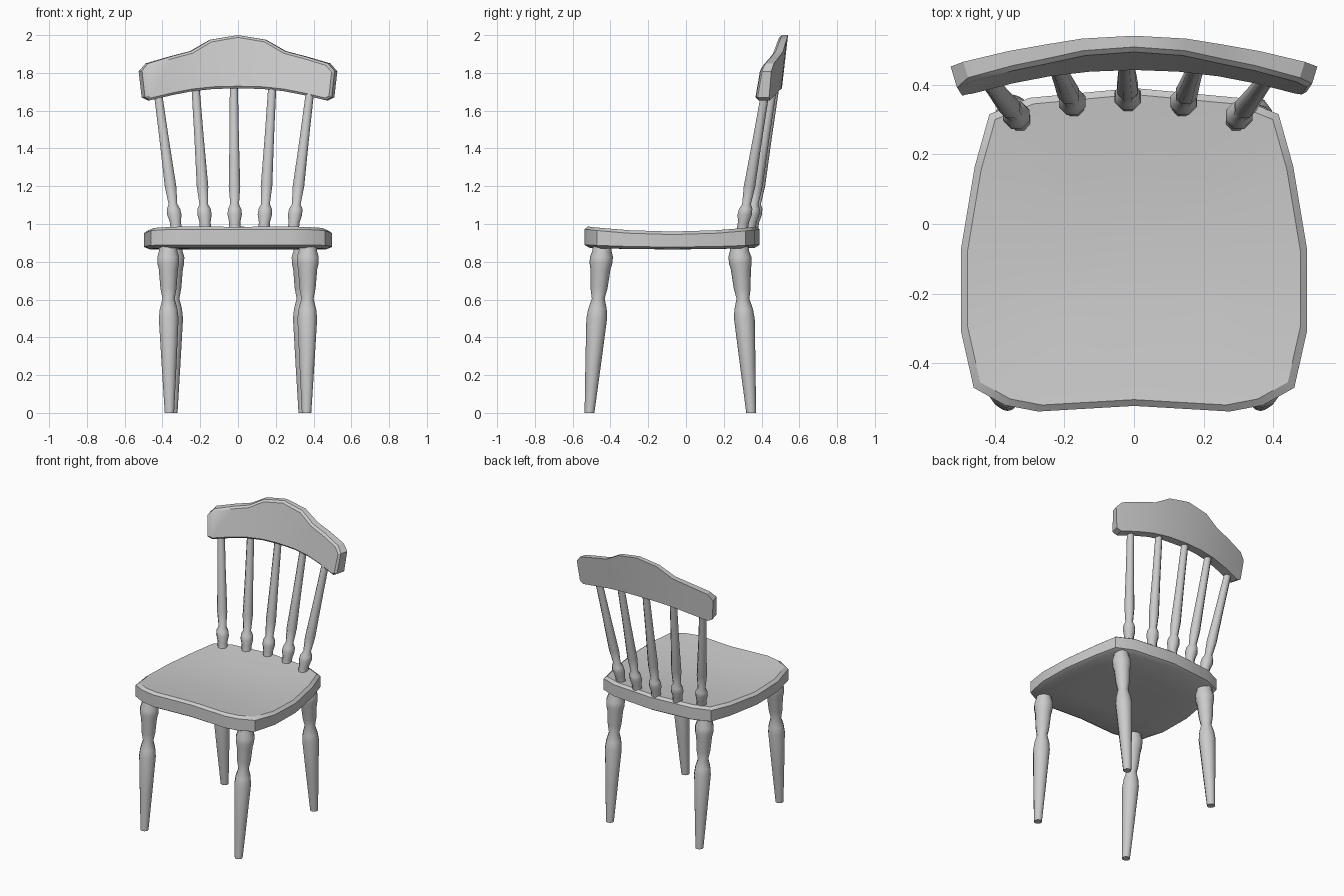
import bpy, bmesh, math
from mathutils import Vector

if "Cube" in bpy.data.objects:
    bpy.data.objects.remove(bpy.data.objects["Cube"])


def finish(bm, name, angle=35):
    bmesh.ops.recalc_face_normals(bm, faces=bm.faces)
    me = bpy.data.meshes.new(name)
    bm.to_mesh(me)
    bm.free()
    ob = bpy.data.objects.new(name, me)
    bpy.context.collection.objects.link(ob)
    bpy.ops.object.select_all(action='DESELECT')
    ob.select_set(True)
    bpy.context.view_layer.objects.active = ob
    bpy.ops.object.shade_smooth_by_angle(angle=math.radians(angle))
    return ob


def bridge(bm, a, b):
    n = len(a)
    for i in range(n):
        j = (i + 1) % n
        bm.faces.new((a[i], a[j], b[j], b[i]))


def turned(name, low, high, profile, sides):
    """Turned rod from low to high; horizontal rings, profile = (z, radius)."""
    low, high = Vector(low), Vector(high)
    bm = bmesh.new()
    rings = []
    for z, r in profile:
        c = low + (high - low) * ((z - low.z) / (high.z - low.z))
        ring = []
        for i in range(sides):
            a = 2 * math.pi * (i + 0.5) / sides
            ring.append(bm.verts.new((c.x + r * math.cos(a), c.y + r * math.sin(a), z)))
        rings.append(ring)
    for a, b in zip(rings, rings[1:]):
        bridge(bm, a, b)
    bm.faces.new(rings[0])
    bm.faces.new(rings[-1])
    return finish(bm, name, 50)


# Seat: half outline mirrored, stacked rings with chamfers and a saddle dip
half = [(0, -.522), (.275, -.538), (.37, -.52), (.46, -.47), (.497, -.305),
        (.497, -.075), (.457, .165), (.415, .315), (.3, .362), (0, .39)]
outline = half + [(-x, y) for x, y in half[-2:0:-1]]
layers = [(.50, .872, .006), (.94, .874, .008), (1, .89, .012),
          (1, .972, .028), (.96, .988, .028), (.5, .985, .03)]
MID = -.07


def saddle(y):
    return max(0, 1 - ((y - MID) / .46) ** 2)


bm = bmesh.new()
rings = []
for s, z, dip in layers:
    rings.append([bm.verts.new((x * s, MID + (y - MID) * s, z - dip * saddle(MID + (y - MID) * s)))
                  for x, y in outline])
for a, b in zip(rings, rings[1:]):
    bridge(bm, a, b)
for ring, z in ((rings[0], .866), (rings[-1], .952)):
    c = bm.verts.new((0, MID, z))
    for i in range(len(ring)):
        bm.faces.new((ring[i], ring[(i + 1) % len(ring)], c))
finish(bm, "seat")

# Legs
leg = [(0, .026), (.25, .041), (.5, .055), (.55, .049), (.605, .034), (.66, .045),
       (.76, .053), (.79, .06), (.825, .061), (.86, .05), (.9, .05)]
for side, sx in (("left", -1), ("right", 1)):
    turned("front_leg_" + side, (sx * .363, -.511, 0), (sx * .37, -.442, .9), leg, 10)
    turned("back_leg_" + side, (sx * .345, .345, 0), (sx * .342, .28, .9), leg, 10)

# Spindles fanning up into the back rail
spindle = [(.96, .032), (1.01, .032), (1.05, .041), (1.08, .038), (1.105, .025),
           (1.2, .033), (1.45, .027), (1.74, .023)]
for i in range(-2, 3):
    bx, tx = -.017 + .154 * i, -.022 + .204 * i
    turned(f"spindle_{i + 3}", (bx, .35 - .0135 * i * i, .96),
           (tx, .475 - .012 * i * i, 1.74), spindle, 8)

# Back rail: stations (x low, z low, x high, z high), curved and leaning
right = [(.13, 1.715, .15, 1.975), (.25, 1.703, .255, 1.915), (.36, 1.682, .36, 1.888),
         (.48, 1.655, .49, 1.85), (.51, 1.67, .526, 1.808)]
stations = [(-a, b, -c, d) for a, b, c, d in right[::-1]] + [(0, 1.718, 0, 2.0)] + right


def front(x, z):
    return (x * .965, .440 + .2 * (z - 1.72) - .24 * x * x, z)


def back(x, z):
    return (x, .508 + .115 * (z - 1.72) - .24 * x * x, z)


bm = bmesh.new()
cols = [[bm.verts.new(p) for p in (front(a, b), front(c, d), back(c, d), back(a, b))]
        for a, b, c, d in stations]
for a, b in zip(cols, cols[1:]):
    bridge(bm, a, b)
bm.faces.new(cols[0])
bm.faces.new(cols[-1])
# Chamfer the front rim only
bm.normal_update()
rim = [e for e in bm.edges if e.calc_face_angle(0) > 1.0
       and (any(e.verts[0] in (c[0], c[1]) for c in cols)
            and any(e.verts[1] in (c[0], c[1]) for c in cols))]
bmesh.ops.bevel(bm, geom=rim, offset=.012, offset_type='OFFSET', segments=1,
                affect='EDGES', clamp_overlap=True)
finish(bm, "back_rail", 30)
